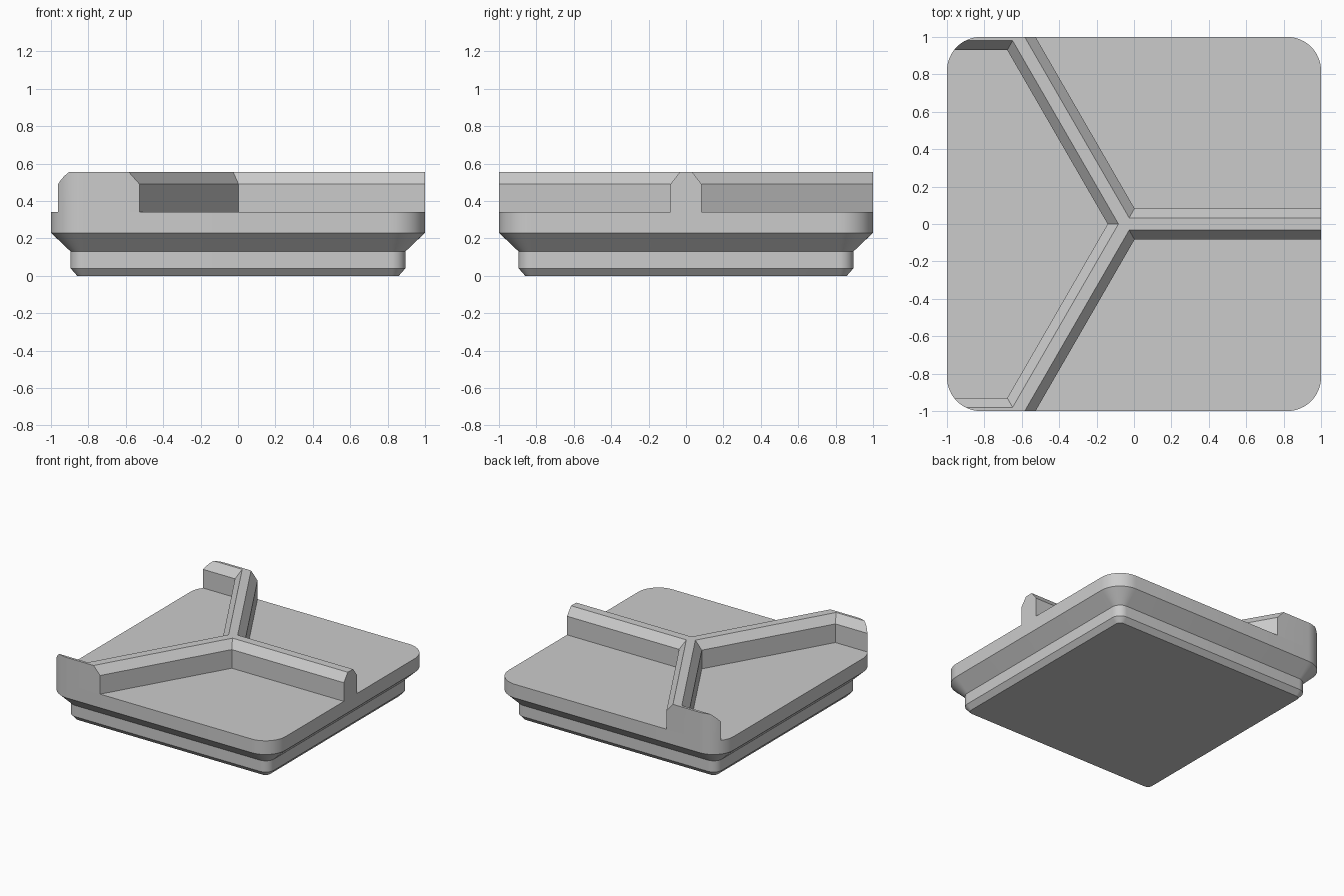
import bpy, bmesh, math

cube = bpy.data.objects.get("Cube")
if cube:
    bpy.data.objects.remove(cube, do_unlink=True)

# Single plain grey
grey = bpy.data.materials.new("plain grey")
grey.use_nodes = True
color = (0.6, 0.6, 0.6, 1)
grey.diffuse_color = color
grey.node_tree.nodes["Principled BSDF"].inputs["Base Color"].default_value = color


def loft(name, layers):
    """Closed solid through (outline, height) layers with matching point counts."""
    bm = bmesh.new()
    rings = [[bm.verts.new((x, y, z)) for x, y in pts] for pts, z in layers]
    for low, high in zip(rings, rings[1:]):
        n = len(low)
        for i in range(n):
            j = (i + 1) % n
            bm.faces.new((low[i], low[j], high[j], high[i]))
    bm.faces.new(rings[0][::-1])
    bm.faces.new(rings[-1])
    bmesh.ops.recalc_face_normals(bm, faces=bm.faces)
    mesh = bpy.data.meshes.new(name)
    bm.to_mesh(mesh)
    bm.free()
    mesh.materials.append(grey)
    obj = bpy.data.objects.new(name, mesh)
    bpy.context.collection.objects.link(obj)
    return obj


def rounded_square(half, radius, steps=12):
    """Square outline with arc corners, counter-clockwise."""
    pts = []
    for quarter in range(4):
        mid = math.radians(45 + 90 * quarter)
        cx = math.copysign(half - radius, math.cos(mid))
        cy = math.copysign(half - radius, math.sin(mid))
        for s in range(steps + 1):
            a = math.pi / 2 * (quarter + s / steps)
            pts.append((cx + radius * math.cos(a), cy + radius * math.sin(a)))
    return pts


def ridge_outline(w):
    """Y-shaped divider with side walls, w is half the wall thickness."""
    hub, wall_y, far = -0.045, 1.013, 1.2
    t = w / math.sqrt(3)

    def slant(y, side):
        return hub - y / math.sqrt(3) + side * 2 * t

    inner = wall_y - w
    upper = [(far, w), (hub + t, w), (slant(far, 1), far), (-far, far),
             (-far, inner), (slant(inner, -1), inner)]
    return upper + [(slant(0, -1), 0)] + [(x, -y) for x, y in reversed(upper)]


def smooth(obj):
    bpy.ops.object.select_all(action="DESELECT")
    obj.select_set(True)
    bpy.context.view_layer.objects.active = obj
    bpy.ops.object.shade_smooth_by_angle(angle=math.radians(25))


# Stepped base: foot bevel, straight foot, flare, slab
PLATE, RADIUS, TOP = 0.34, 0.18, 0.555
profile = [(0.86, 0), (0.895, 0.04), (0.895, 0.13), (1, 0.23), (1, PLATE)]
base = loft("base", [(rounded_square(h, RADIUS - (1 - h)), z) for h, z in profile])
smooth(base)

# Chamfered divider ridge, trimmed to the slab outline
ridge = loft("divider_ridge", [(ridge_outline(0.083), PLATE),
                               (ridge_outline(0.083), 0.49),
                               (ridge_outline(0.033), TOP)])
trim = loft("ridge_trim", [(rounded_square(1, RADIUS), 0.1),
                           (rounded_square(1, RADIUS), 0.8)])
trim.hide_render = True
cut = ridge.modifiers.new("trim", "BOOLEAN")
cut.operation = "INTERSECT"
cut.solver = "EXACT"
cut.object = trim
bpy.context.view_layer.objects.active = ridge
bpy.ops.object.modifier_apply(modifier=cut.name)
bpy.data.objects.remove(trim, do_unlink=True)
smooth(ridge)
